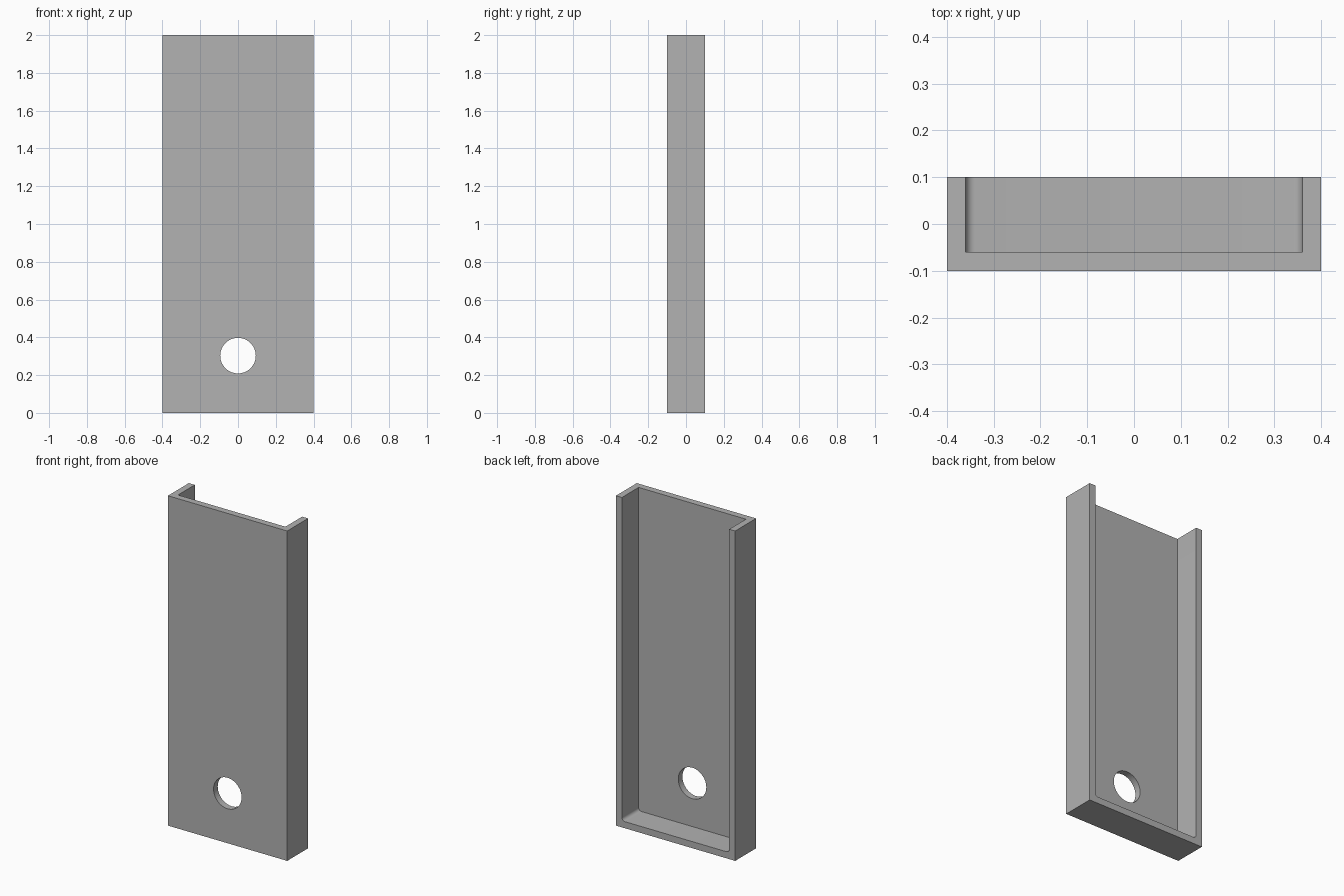
import bpy, bmesh, math
from mathutils import Vector

WIDTH, DEPTH, HEIGHT = 0.8, 0.2, 2.0
WALL, FILLET = 0.04, 0.02
HOLE_Z, HOLE_RADIUS = 0.303, 0.094

if "Cube" in bpy.data.objects:
    bpy.data.objects.remove(bpy.data.objects["Cube"], do_unlink=True)

grey = bpy.data.materials.new("plain grey")
grey.use_nodes = True
colour = (0.445, 0.445, 0.445, 1)
grey.diffuse_color = colour
grey.node_tree.nodes["Principled BSDF"].inputs["Base Color"].default_value = colour


def prism(name, outline, y0, y1):
    """Extrude an (x, z) outline from y0 to y1."""
    bm = bmesh.new()
    face = bm.faces.new([bm.verts.new((x, y0, z)) for x, z in outline])
    moved = bmesh.ops.extrude_face_region(bm, geom=[face])["geom"]
    bmesh.ops.translate(bm, vec=Vector((0, y1 - y0, 0)),
                        verts=[v for v in moved if isinstance(v, bmesh.types.BMVert)])
    bmesh.ops.recalc_face_normals(bm, faces=bm.faces)
    mesh = bpy.data.meshes.new(name)
    bm.to_mesh(mesh)
    bm.free()
    mesh.materials.append(grey)
    obj = bpy.data.objects.new(name, mesh)
    bpy.context.collection.objects.link(obj)
    return obj


def arc(cx, cz, radius, start, end, steps):
    angles = [math.radians(start + (end - start) * i / steps) for i in range(steps + 1)]
    return [(cx + radius * math.cos(a), cz + radius * math.sin(a)) for a in angles]


def cut(target, cutter):
    """Subtract the cutter, then discard it."""
    bpy.context.view_layer.objects.active = target
    mod = target.modifiers.new("cut", "BOOLEAN")
    mod.operation, mod.solver, mod.object = "DIFFERENCE", "EXACT", cutter
    bpy.ops.object.modifier_apply(modifier=mod.name)
    bpy.data.objects.remove(cutter, do_unlink=True)


# Solid block
half = WIDTH / 2
channel = prism("channel_cover", [(-half, 0), (half, 0), (half, HEIGHT), (-half, HEIGHT)],
                -DEPTH / 2, DEPTH / 2)

# Pocket open at the back and top, with rounded lower corners
inner = half - WALL
corner = (inner - FILLET, WALL + FILLET)
pocket = (arc(-corner[0], corner[1], FILLET, 180, 270, 6)
          + arc(corner[0], corner[1], FILLET, 270, 360, 6)
          + [(inner, HEIGHT + 0.1), (-inner, HEIGHT + 0.1)])
cut(channel, prism("pocket_cutter", pocket, WALL - DEPTH / 2, DEPTH))

# Round hole through the front plate
cut(channel, prism("hole_cutter", arc(0, HOLE_Z, HOLE_RADIUS, 0, 360, 64)[:-1], -DEPTH, DEPTH))

# Smooth the curved surfaces, keep the edges sharp
bpy.ops.object.select_all(action="DESELECT")
channel.select_set(True)
bpy.context.view_layer.objects.active = channel
bpy.ops.object.shade_smooth_by_angle(angle=math.radians(30))
